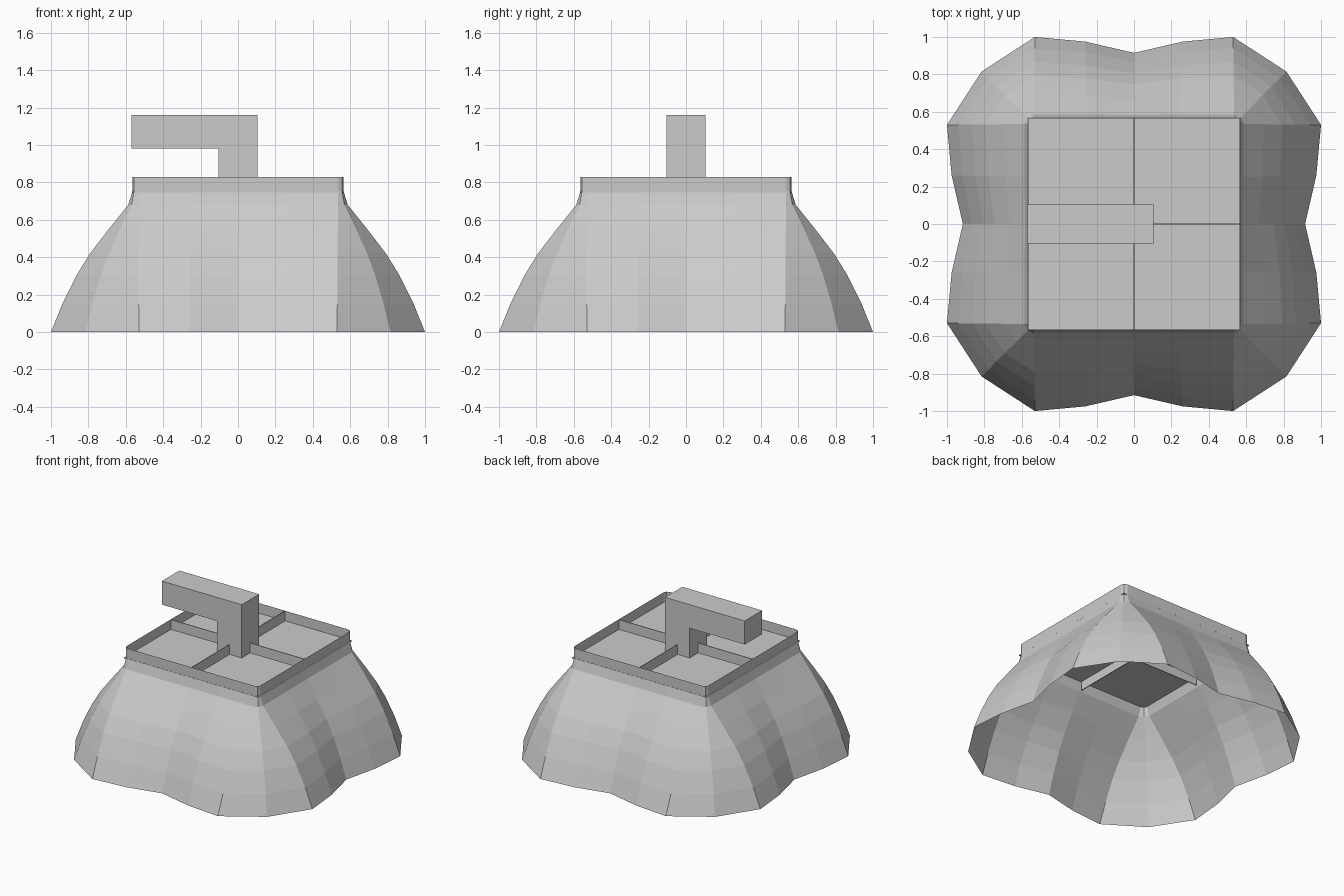
import bpy, bmesh

if "Cube" in bpy.data.objects:
    bpy.data.objects.remove(bpy.data.objects["Cube"])


def make_object(name, bm):
    bmesh.ops.recalc_face_normals(bm, faces=bm.faces)
    mesh = bpy.data.meshes.new(name)
    bm.to_mesh(mesh)
    bm.free()
    obj = bpy.data.objects.new(name, mesh)
    bpy.context.collection.objects.link(obj)
    return obj


def box(name, x, y, z):
    bm = bmesh.new()
    bmesh.ops.create_cube(bm, size=1)
    for v in bm.verts:
        v.co = [lo + (c + 0.5) * (hi - lo) for c, (lo, hi) in zip(v.co, (x, y, z))]
    return make_object(name, bm)


def full_outline(quarter):
    # repeat one side's points around four quarter turns
    pts = []
    for _ in range(4):
        pts += quarter
        quarter = [(-y, x) for x, y in quarter]
    return pts


# Open flared skirt: lobed outline at the ground blending to a square neck
bottom = full_outline([(0.915, 0), (0.975, 0.26), (1.0, 0.53),
                       (0.815, 0.815), (0.53, 1.0), (0.26, 0.975)])
top = full_outline([(0.565, 0), (0.565, 0.25), (0.565, 0.535),
                    (0.556, 0.556), (0.535, 0.565), (0.25, 0.565)])
levels = [(0, 0), (0.15, 0.14), (0.30, 0.31), (0.42, 0.48),
          (0.55, 0.71), (0.68, 0.95), (0.75, 1.0), (0.83, 1.0)]
bm = bmesh.new()
rings = [[bm.verts.new((bx + (tx - bx) * t, by + (ty - by) * t, z))
          for (bx, by), (tx, ty) in zip(bottom, top)] for z, t in levels]
for low, high in zip(rings, rings[1:]):
    for i in range(len(low)):
        j = (i + 1) % len(low)
        bm.faces.new((low[i], low[j], high[j], high[i]))
make_object("skirt", bm)

# Recessed floor plate and the thin crossing ribs
H = 0.566
box("floor_plate", (-H, H), (-H, H), (0.747, 0.753))
box("rib_lengthwise", (-0.003, 0.003), (-0.563, 0.563), (0.68, 0.828))
box("rib_crosswise", (-0.563, 0.563), (-0.003, 0.003), (0.68, 0.828))

# L-shaped handle: side profile extruded across the middle
profile = [(-0.105, 0.75), (0.105, 0.75), (0.105, 1.16),
           (-0.57, 1.16), (-0.57, 0.98), (-0.105, 0.98)]
bm = bmesh.new()
face = bm.faces.new([bm.verts.new((x, -0.105, z)) for x, z in profile])
side = bmesh.ops.extrude_face_region(bm, geom=[face], use_keep_orig=True)
for v in side["geom"]:
    if isinstance(v, bmesh.types.BMVert):
        v.co.y = 0.105
make_object("handle", bm)
